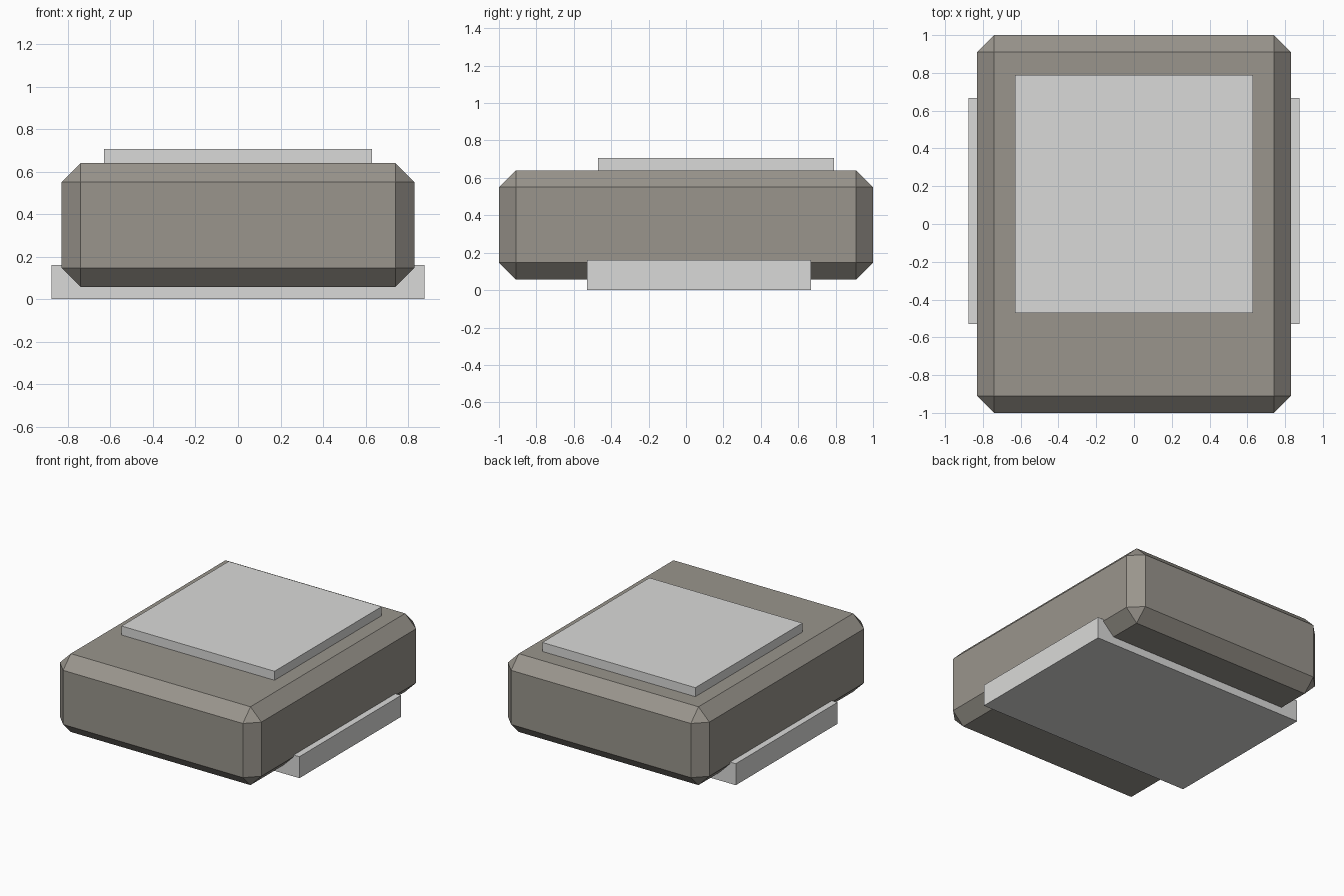
import bpy
import bmesh
from mathutils import Vector

cube = bpy.data.objects.get("Cube")
if cube:
    bpy.data.objects.remove(cube, do_unlink=True)


def make_material(name, rgb):
    mat = bpy.data.materials.new(name)
    mat.use_nodes = True
    color = (*rgb, 1.0)
    mat.diffuse_color = color
    mat.node_tree.nodes["Principled BSDF"].inputs["Base Color"].default_value = color
    return mat


def make_box(name, low, high, mat, chamfer=0.0):
    """Flat-shaded box between two corners, with optional chamfered edges."""
    low, high = Vector(low), Vector(high)
    center, size = (low + high) / 2, high - low
    bm = bmesh.new()
    bmesh.ops.create_cube(bm, size=1.0)
    bmesh.ops.scale(bm, vec=size, verts=bm.verts)
    if chamfer:
        bmesh.ops.bevel(bm, geom=bm.edges[:], offset=chamfer, segments=1,
                        profile=0.5, affect='EDGES')
    mesh = bpy.data.meshes.new(name)
    bm.to_mesh(mesh)
    bm.free()
    mesh.materials.append(mat)
    obj = bpy.data.objects.new(name, mesh)
    obj.location = center
    bpy.context.collection.objects.link(obj)
    return obj


warm_grey = make_material("warm_grey", (0.32, 0.30, 0.265))
light_grey = make_material("light_grey", (0.70, 0.70, 0.69))

# Chamfered main block
make_box("body", (-0.83, -1.0, 0.057), (0.83, 1.0, 0.64), warm_grey, chamfer=0.09)

# Raised panel, set towards the back
make_box("top_panel", (-0.63, -0.47, 0.60), (0.63, 0.79, 0.707), light_grey)

# Wide base plate that shows past both sides
make_box("base_plate", (-0.877, -0.53, 0.0), (0.877, 0.667, 0.16), light_grey)
